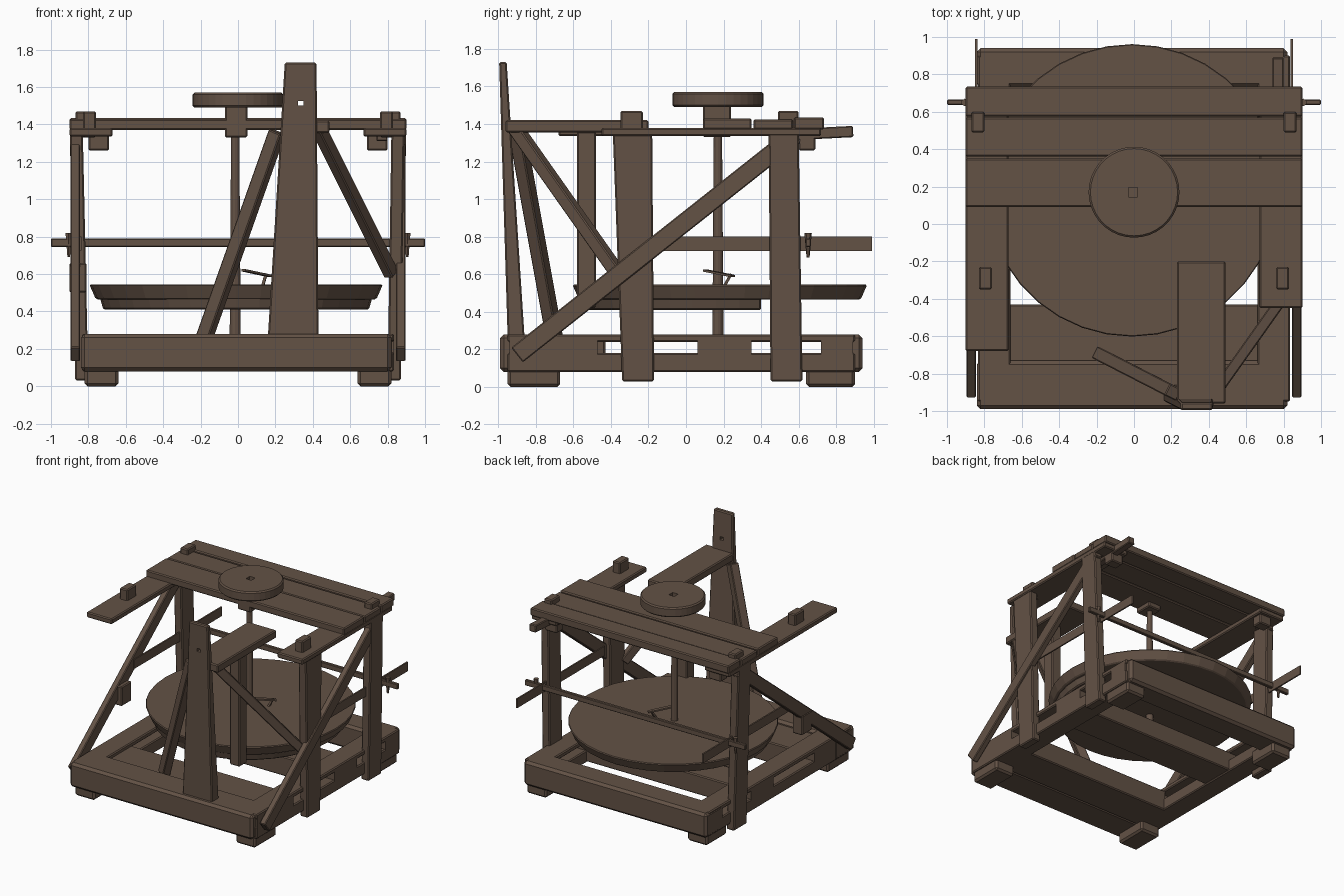
import bpy, bmesh, math
from mathutils import Vector

if "Cube" in bpy.data.objects:
    bpy.data.objects.remove(bpy.data.objects["Cube"])

wood = bpy.data.materials.new("weathered_wood")
wood.diffuse_color = (0.125, 0.084, 0.060, 1)
wood.use_nodes = True
wood.node_tree.nodes["Principled BSDF"].inputs["Base Color"].default_value = wood.diffuse_color


def finish(name, bm, bevel=0.008):
    bmesh.ops.recalc_face_normals(bm, faces=bm.faces)
    me = bpy.data.meshes.new(name)
    bm.to_mesh(me)
    bm.free()
    me.materials.append(wood)
    ob = bpy.data.objects.new(name, me)
    bpy.context.collection.objects.link(ob)
    if bevel:
        m = ob.modifiers.new("worn_edges", 'BEVEL')
        m.width, m.segments = bevel, 1
    return ob


def hexa(name, low, high, bevel=0.008):
    """Solid between two loops of four corners."""
    bm = bmesh.new()
    a = [bm.verts.new(p) for p in low]
    b = [bm.verts.new(p) for p in high]
    bm.faces.new(a)
    bm.faces.new(b)
    for i in range(4):
        j = (i + 1) % 4
        bm.faces.new((a[i], a[j], b[j], b[i]))
    return finish(name, bm, bevel)


def rect(x, y, z):
    return [(x[0], y[0], z), (x[1], y[0], z), (x[1], y[1], z), (x[0], y[1], z)]


def box(name, x, y, z, bevel=0.008):
    return hexa(name, rect(x, y, z[0]), rect(x, y, z[1]), bevel)


def taper(name, x0, y0, z0, x1, y1, z1):
    return hexa(name, rect(x0, y0, z0), rect(x1, y1, z1))


def strut(name, p, q, across, w, t, bevel=0.006):
    """Straight bar from p to q; t is its size along 'across'."""
    p, q = Vector(p), Vector(q)
    d = (q - p).normalized()
    s = Vector(across)
    s = (s - d * s.dot(d)).normalized() * t / 2
    u = d.cross(s).normalized() * w / 2
    return hexa(name, *[[c - s - u, c + s - u, c + s + u, c - s + u] for c in (p, q)], bevel)


def disc(name, c, r, z, n=40, r2=None, bevel=0.008, cut_y=None):
    bm = bmesh.new()
    bmesh.ops.create_cone(bm, cap_ends=True, segments=n, radius1=r, radius2=r2 or r, depth=z[1] - z[0])
    bmesh.ops.translate(bm, verts=bm.verts, vec=(c[0], c[1], sum(z) / 2))
    if cut_y is not None:
        g = bm.verts[:] + bm.edges[:] + bm.faces[:]
        bmesh.ops.bisect_plane(bm, geom=g, plane_co=(0, cut_y, 0), plane_no=(0, 1, 0), clear_outer=True)
        bmesh.ops.holes_fill(bm, edges=[e for e in bm.edges if e.is_boundary])
    return finish(name, bm, bevel)


def cut(ob, cutter):
    m = ob.modifiers.new("hole", 'BOOLEAN')
    m.operation, m.object, m.solver = 'DIFFERENCE', cutter, 'EXACT'
    cutter.hide_render = True
    cutter.hide_viewport = True


def span(s, a, b):
    return tuple(sorted((s * a, s * b)))


# Base: end beams and cross planks
box("front_beam", (-0.84, 0.82), (-0.99, -0.73), (0.08, 0.28), 0.02)
box("back_beam", (-0.84, 0.82), (0.73, 0.94), (0.08, 0.28), 0.02)
box("front_cross_plank", (-0.68, 0.68), (-0.74, -0.43), (0.08, 0.25))
box("middle_cross_plank", (-0.68, 0.68), (0.06, 0.35), (0.09, 0.25))

for s, side in ((-1, "left"), (1, "right")):
    # Slotted side rails and feet
    rx = span(s, 0.66, 0.835)
    box(side + "_rail_lower", rx, (-0.95, 0.90), (0.08, 0.18))
    box(side + "_rail_upper", rx, (-0.95, 0.90), (0.24, 0.28))
    for i, y in enumerate(((-0.94, -0.47), (0.06, 0.35), (0.72, 0.89))):
        box(f"{side}_rail_block_{i}", rx, y, (0.17, 0.25), 0)
    box(side + "_front_foot", span(s, 0.64, 0.82), (-0.95, -0.67), (0, 0.12), 0.015)
    box(side + "_back_foot", span(s, 0.64, 0.82), (0.64, 0.90), (0, 0.12), 0.015)
    # Back post with tenon
    taper(side + "_back_post", span(s, 0.80, 0.87), (0.45, 0.62), 0.03,
          span(s, 0.83, 0.90), (0.44, 0.60), 1.37)
    box(side + "_back_tenon", span(s, 0.80, 0.87), (0.49, 0.60), (1.33, 1.47))
    # Long diagonal brace on the outside
    strut(side + "_brace", (s * 0.87, -0.90, 0.17), (s * 0.87, 0.58, 1.34), (1, 0, 0), 0.10, 0.05)
    # Top side plank and tenon
    box(side + "_top_plank", span(s, 0.67, 0.90), (-0.68 if s < 0 else -0.45, 0.72), (1.335, 1.38))
    box(side + "_front_tenon", span(s, 0.76, 0.83), (-0.35, -0.23), (1.33, 1.47))
    box(side + "_top_block", span(s, 0.69, 0.80), (0.60, 0.69), (1.26, 1.35))
    # Thin slat and peg that hold the foot bar
    box(side + "_slat", span(s, 0.838, 0.850), (-0.15, 0.99), (0.725, 0.80), 0)
    disc(side + "_peg", (s * 0.905, 0.65), 0.008, (0.69, 0.82), 6, 0.02, 0)

# Front right post stands whole; the left one is broken to a stub
taper("right_front_post", (0.80, 0.87), (-0.34, -0.17), 0.03, (0.82, 0.89), (-0.39, -0.18), 1.36)
box("left_post_stub", (-0.90, -0.81), (-0.35, -0.22), (0.50, 0.66))

# Foot bar and loose stick at the back
box("foot_bar", (-1.0, 1.0), (0.637, 0.665), (0.745, 0.79), 0.005)
strut("loose_stick", (0.77, 0.50, 1.34), (0.77, 0.89, 1.36), (1, 0, 0), 0.06, 0.06)

# Table planks
for i, (y, z) in enumerate((((0.09, 0.35), 1.43), ((0.36, 0.57), 1.425), ((0.575, 0.735), 1.435))):
    box(f"table_plank_{i}", (-0.90, 0.90), y, (1.37, z))

# Tall front upright with a peg hole
upright = taper("tall_upright", (0.16, 0.43), (-0.95, -0.86), 0.27, (0.25, 0.42), (-0.995, -0.955), 1.73)
cut(upright, box("peg_hole_cutter", (0.32, 0.35), (-1.1, -0.8), (1.50, 1.525), 0))

# Arm rest with its post and braces
box("arm_plank", (0.23, 0.49), (-0.96, -0.20), (1.355, 1.42))
box("arm_post", (0.33, 0.42), (-0.58, -0.48), (0.42, 1.36))
strut("arm_left_brace", (0.21, -0.90, 1.36), (-0.18, -0.70, 0.26), (0.5, 1, 0), 0.075, 0.07)
strut("arm_right_brace", (0.43, -0.91, 1.38), (0.82, -0.36, 0.60), (1, -0.7, 0), 0.07, 0.06)

# Kick wheel: round top layer over a cut lower layer
disc("kick_wheel", (-0.01, 0.18), 0.75, (0.465, 0.545), 36, 0.785)
disc("kick_wheel_lower", (-0.01, 0.16), 0.71, (0.41, 0.48), 36, 0.73, cut_y=0.40)
strut("splinter", (0.03, 0.10, 0.62), (0.17, 0.25, 0.59), (0, 0, 1), 0.03, 0.012, 0)
strut("splinter_stem", (0.13, 0.20, 0.53), (0.15, 0.24, 0.60), (1, 0, 0), 0.015, 0.015, 0)

# Spindle, hub and throwing head with a square socket
disc("spindle", (-0.015, 0.17), 0.03, (0.20, 1.36), 12, 0.022, 0)
box("hub", (-0.07, 0.05), (0.09, 0.24), (1.33, 1.50))
head = disc("throwing_head", (0, 0.17), 0.243, (1.49, 1.57), 36, bevel=0.01)
cut(head, box("socket_cutter", (-0.03, 0.02), (0.145, 0.195), (1.53, 1.65), 0))
